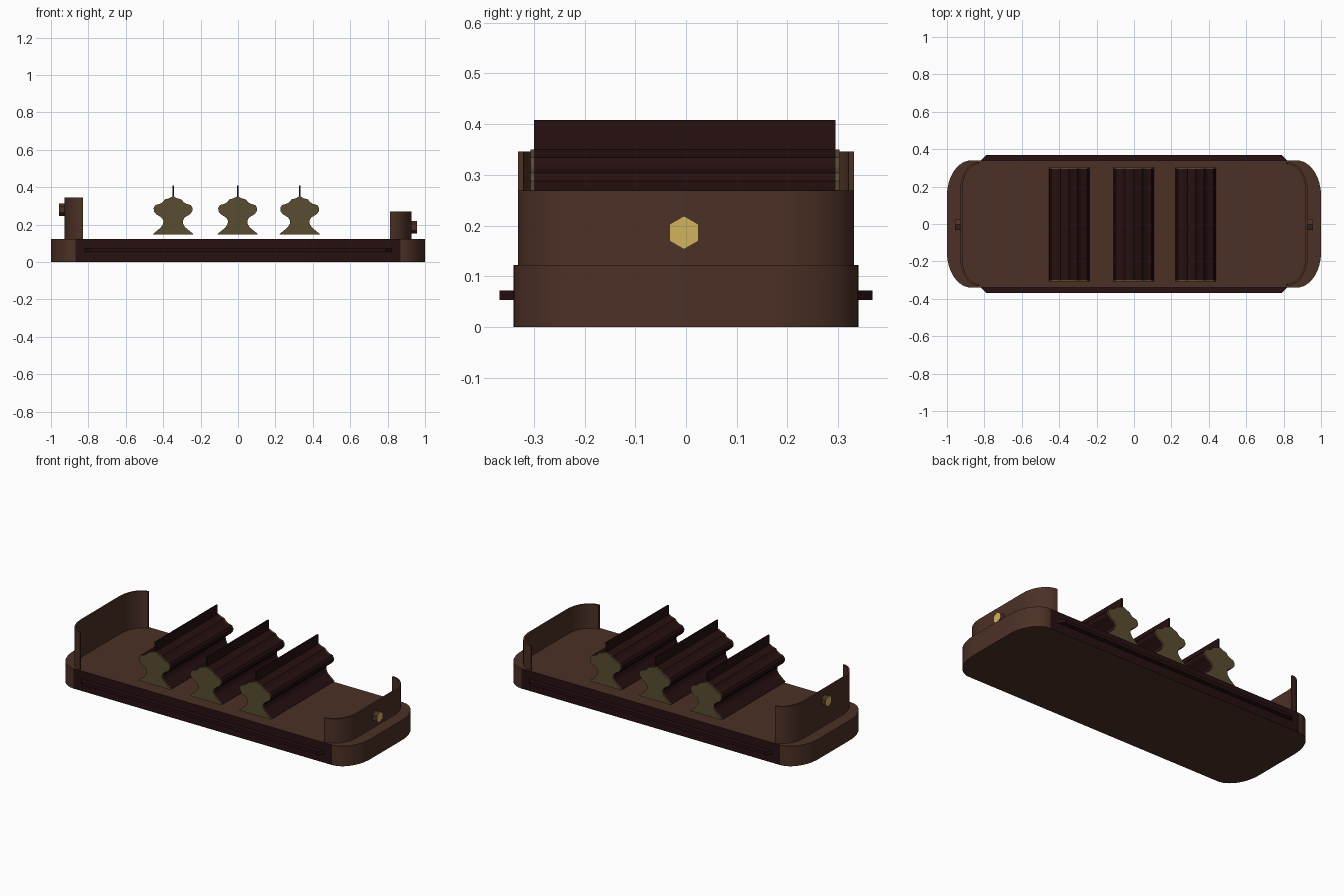
import bpy, bmesh, math

if "Cube" in bpy.data.objects:
    bpy.data.objects.remove(bpy.data.objects["Cube"])


def material(name, rgb):
    m = bpy.data.materials.new(name)
    m.diffuse_color = (*rgb, 1)
    m.use_nodes = True
    m.node_tree.nodes["Principled BSDF"].inputs["Base Color"].default_value = m.diffuse_color
    return m


BROWN = material("brown_wood", (0.072, 0.030, 0.019))
DARK = material("dark_maroon", (0.020, 0.005, 0.0055))
OLIVE = material("olive", (0.100, 0.073, 0.030))
GOLD = material("gold", (0.64, 0.45, 0.11))


def prism(name, pts, place, lo, hi, mats, rule=None, smooth=True):
    """Extrude a closed 2D outline from lo to hi; place maps (a, b, depth) to xyz."""
    bm = bmesh.new()
    rings = [[bm.verts.new(place(a, b, d)) for a, b in pts] for d in (lo, hi)]
    n = len(pts)
    bm.faces.new(rings[0])
    bm.faces.new(rings[1])
    for i in range(n):
        j = (i + 1) % n
        bm.faces.new((rings[0][i], rings[0][j], rings[1][j], rings[1][i]))
    bmesh.ops.recalc_face_normals(bm, faces=bm.faces)
    bm.normal_update()
    if rule:
        for f in bm.faces:
            f.material_index = rule(f)
    me = bpy.data.meshes.new(name)
    bm.to_mesh(me)
    bm.free()
    for m in mats:
        me.materials.append(m)
    ob = bpy.data.objects.new(name, me)
    bpy.context.collection.objects.link(ob)
    if smooth:
        bpy.ops.object.select_all(action='DESELECT')
        bpy.context.view_layer.objects.active = ob
        ob.select_set(True)
        bpy.ops.object.shade_smooth_by_angle(angle=math.radians(30))
    return ob


def along_z(a, b, d):
    return (a, b, d)


def along_y(a, b, d):
    return (a, d, b)


def along_x(a, b, d):
    return (d, a, b)


def end_arc(x_in, x_out, y_out, ry, n=12):
    """Open outline of one rounded end, from -y to +y."""
    rx = x_out - x_in
    q = [(x_in + rx * math.sin(t), y_out - ry + ry * math.cos(t))
         for t in (math.pi / 2 * i / n for i in range(n + 1))]
    return [(x, -y) for x, y in q] + q[::-1]


# Deck with rounded ends and dark straight sides
right = end_arc(0.87, 1.0, 0.34, 0.19)
prism("deck", right + [(-x, -y) for x, y in right], along_z, 0, 0.122,
      [BROWN, DARK], lambda f: int(abs(f.normal.y) > 0.9 and abs(f.calc_center_median().x) < 0.1))

# Side rails
for s, side in ((-1, "front"), (1, "back")):
    prism(side + "_rail",
          [(-0.825, s * 0.335), (-0.79, s * 0.368), (0.79, s * 0.368), (0.825, s * 0.335)],
          along_z, 0.053, 0.072, [DARK], smooth=False)

# Curved end walls and their hexagonal knobs
for s, side, x_in, top, knob_z in ((-1, "left", 0.83, 0.346, 0.28), (1, "right", 0.812, 0.269, 0.186)):
    outer = end_arc(x_in, 0.928, 0.331, 0.15)
    inner = end_arc(x_in, 0.918, 0.321, 0.145)
    prism(side + "_end_wall", [(s * x, y) for x, y in outer + inner[::-1]],
          along_z, 0.118, top, [BROWN])
    hexagon = [(-0.004 + 0.033 * math.sin(k * math.pi / 3),
                knob_z + 0.033 * math.cos(k * math.pi / 3)) for k in range(6)]
    prism(side + "_knob", hexagon, along_x, s * 0.922, s * 0.957,
          [BROWN, GOLD], lambda f: int(abs(f.normal.x) > 0.9), smooth=False)

# Three moulded bars, each with olive end caps and a thin fin
half = [(0.108, 0.147), (0.105, 0.152), (0.085, 0.168), (0.065, 0.185), (0.053, 0.204),
        (0.052, 0.222), (0.062, 0.238), (0.090, 0.255), (0.102, 0.270), (0.104, 0.288),
        (0.095, 0.304), (0.070, 0.311), (0.055, 0.320), (0.045, 0.334), (0.020, 0.341),
        (0.004, 0.350)]
fin = half + [(0.004, 0.408)]
for i, cx in enumerate((-0.347, -0.002, 0.330)):
    def outline(h):
        return [(cx + x, z) for x, z in h] + [(cx - x, z) for x, z in reversed(h)]
    prism(f"moulded_bar_{i + 1}", outline(fin), along_y, -0.300, 0.295, [DARK])
    prism(f"bar_cap_front_{i + 1}", outline(half), along_y, -0.307, -0.300, [OLIVE])
    prism(f"bar_cap_back_{i + 1}", outline(half), along_y, 0.295, 0.303, [OLIVE])
